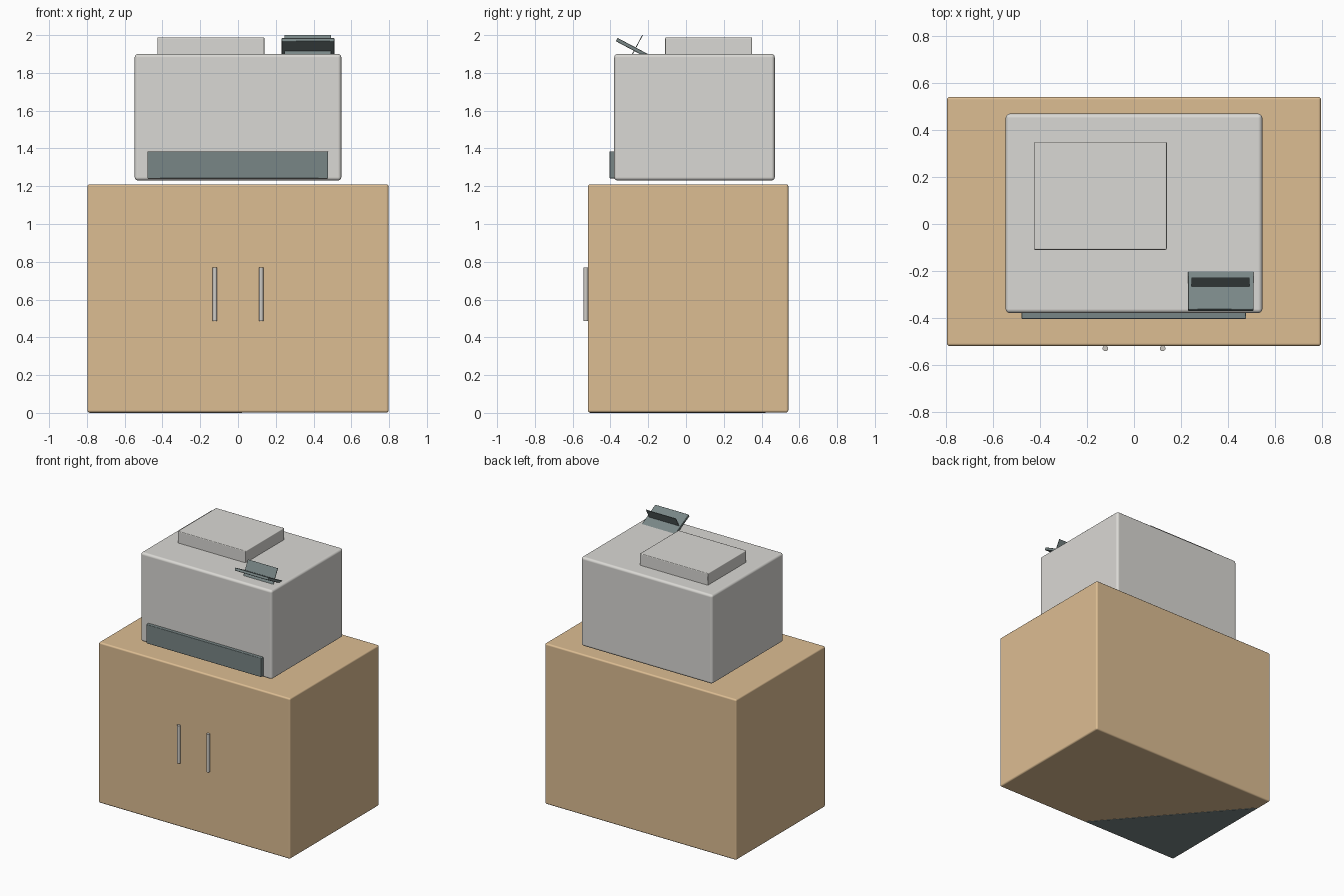
import bpy, bmesh, math
from mathutils import Matrix

if "Cube" in bpy.data.objects:
    bpy.data.objects.remove(bpy.data.objects["Cube"])


def material(name, rgb):
    m = bpy.data.materials.new(name)
    m.diffuse_color = (*rgb, 1)
    m.use_nodes = True
    m.node_tree.nodes["Principled BSDF"].inputs["Base Color"].default_value = m.diffuse_color
    return m


WOOD = material("tan wood", (0.72, 0.51, 0.29))
PLASTIC = material("light grey plastic", (0.70, 0.69, 0.66))
SLATE = material("slate grey", (0.19, 0.24, 0.24))
STEEL = material("brushed steel", (0.62, 0.60, 0.56))


def finish(name, bm, mat):
    me = bpy.data.meshes.new(name)
    bm.to_mesh(me)
    bm.free()
    me.materials.append(mat)
    ob = bpy.data.objects.new(name, me)
    bpy.context.collection.objects.link(ob)
    return ob


def box(name, lo, hi, mat, bevel=0.0, segments=3):
    """Box between two corners, with optional rounded edges."""
    size = [b - a for a, b in zip(lo, hi)]
    mid = [(a + b) / 2 for a, b in zip(lo, hi)]
    bm = bmesh.new()
    bmesh.ops.create_cube(bm, size=1, matrix=Matrix.Diagonal((*size, 1)))
    ob = finish(name, bm, mat)
    ob.location = mid
    if bevel:
        mod = ob.modifiers.new("rounded edges", "BEVEL")
        mod.width, mod.segments = bevel, segments
        mod.harden_normals = True
        for p in ob.data.polygons:
            p.use_smooth = True
    return ob


# Cabinet
box("cabinet", (-0.797, -0.52, 0.002), (0.797, 0.542, 1.21), WOOD, 0.012)

# Dark corner plate on the underside
bm = bmesh.new()
corners = [(0.02, -0.508), (-0.785, -0.508), (-0.785, 0.42)]
face = bm.faces.new([bm.verts.new((x, y, 0)) for x, y in corners])
ext = bmesh.ops.extrude_face_region(bm, geom=[face])
bmesh.ops.translate(bm, vec=(0, 0, 0.004),
                    verts=[v for v in ext["geom"] if isinstance(v, bmesh.types.BMVert)])
bmesh.ops.recalc_face_normals(bm, faces=bm.faces)
finish("underside_plate", bm, SLATE)

# Door handles
for side, x in (("left", -0.122), ("right", 0.122)):
    bm = bmesh.new()
    bmesh.ops.create_cone(bm, cap_ends=True, segments=16, radius1=0.012,
                          radius2=0.012, depth=0.285)
    for f in bm.faces:
        f.smooth = len(f.verts) == 4
    handle = finish(side + "_handle", bm, STEEL)
    handle.location = (x, -0.53, 0.628)

# Printer body, scanner lid and paper tray
box("printer_body", (-0.547, -0.38, 1.23), (0.547, 0.47, 1.90), PLASTIC, 0.018)
box("scanner_lid", (-0.427, -0.11, 1.88), (0.14, 0.35, 1.988), PLASTIC, 0.006, 2)
box("paper_tray", (-0.48, -0.405, 1.242), (0.477, -0.36, 1.385), SLATE, 0.003, 1)

# Tilted control panel with a thin screen standing square to it
tilt = math.radians(-28)
panel = box("control_panel", (0.23, -0.38, 1.915), (0.51, -0.16, 1.935), SLATE, 0.003, 1)
panel.rotation_euler.x = tilt
screen = box("screen", (0.245, -0.272, 1.84), (0.493, -0.268, 2.01), SLATE)
screen.rotation_euler.x = tilt
